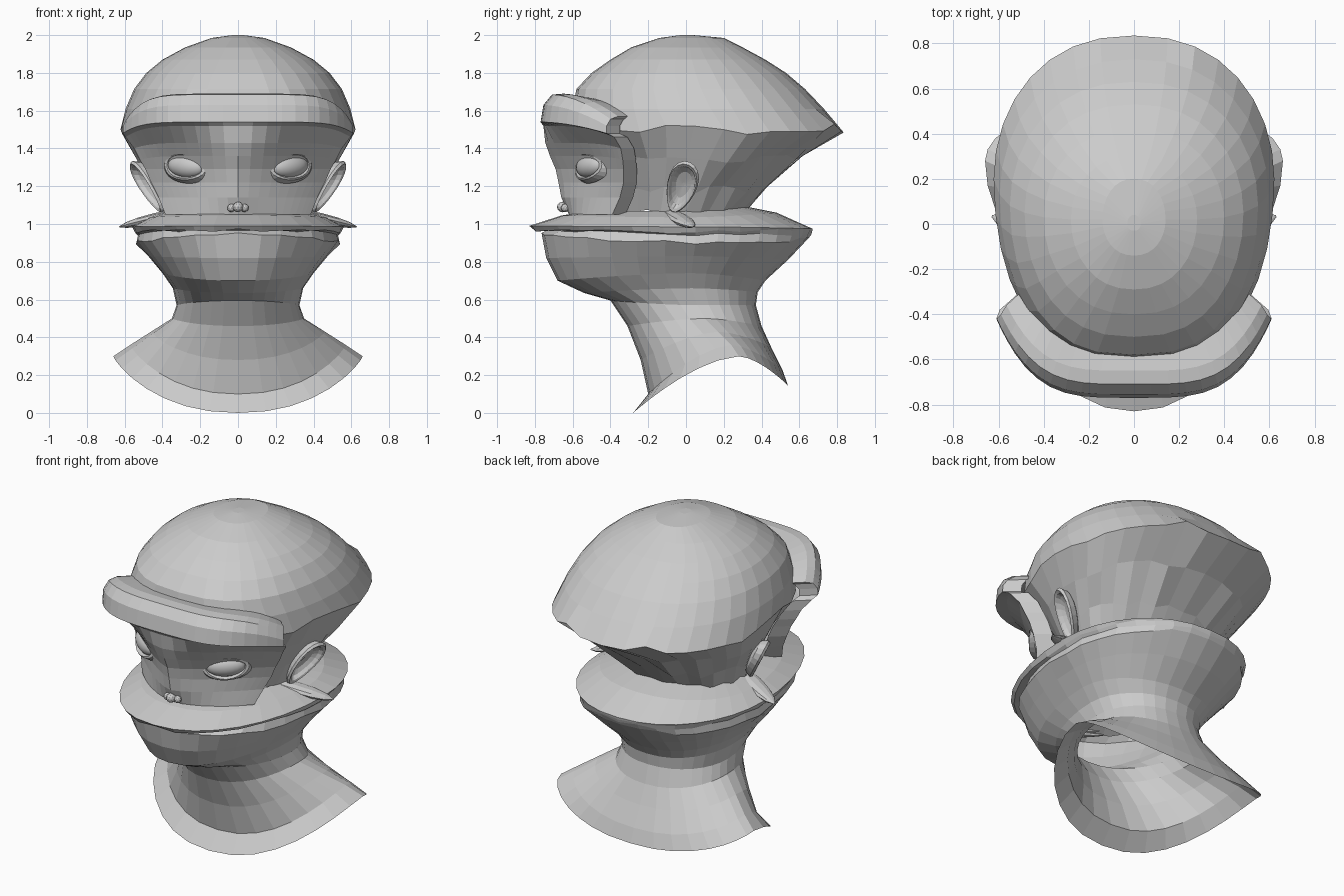
import bpy, bmesh, random
from math import sin, cos, pi
from mathutils import Vector, Matrix

if "Cube" in bpy.data.objects:
    bpy.data.objects.remove(bpy.data.objects["Cube"])
random.seed(4)


def make(name, rings, closed=True, cap=False, mirror=False):
    """Skin a list of point rings into one mesh object."""
    bm = bmesh.new()
    rows = [[bm.verts.new(p) for p in r] for r in rings]
    n = len(rows[0])
    for a, b in zip(rows, rows[1:]):
        for i in range(n if closed else n - 1):
            j = (i + 1) % n
            bm.faces.new((a[i], a[j], b[j], b[i]))
    if cap:
        bm.faces.new(rows[0])
    bmesh.ops.recalc_face_normals(bm, faces=bm.faces)
    return finish(name, bm, mirror)


def finish(name, bm, mirror=False):
    me = bpy.data.meshes.new(name)
    bm.to_mesh(me)
    bm.free()
    ob = bpy.data.objects.new(name, me)
    bpy.context.collection.objects.link(ob)
    if mirror:
        ob.modifiers.new("mirror", 'MIRROR').use_mirror_merge = False
    return ob


def ring(w, yf, yb, zf, zs, zb, yc, e=0.9, ef=None, q=1.6, jag=0.0, n=32):
    """Egg-shaped horizontal ring with separate front, side and back heights."""
    pts = []
    half = [random.uniform(-jag, jag) for _ in range(n // 2 + 1)]
    for i in range(n):
        a = 2 * pi * i / n
        s, c = sin(a), cos(a)
        power = ef if ef and c > 0 else e
        x = w * abs(s) ** power * (1 if s > 0 else -1)
        ye, ze = (yf, zf) if c > 0 else (yb, zb)
        k = abs(c)
        pts.append((x, yc + (ye - yc) * k, zs + (ze - zs) * k ** q + half[min(i, n - i)]))
    return pts


# skull: smooth dome, jagged rim, tapered underside
dome = [(.03, -.03, .04, 2.0, 0, .9), (.14, -.14, .20, 1.985, .02, .9), (.28, -.29, .30, 1.935, .02, .88),
        (.40, -.40, .42, 1.87, .03, .85), (.485, -.50, .53, 1.80, .05, .8), (.55, -.58, .63, 1.715, .08, .75),
        (.595, -.60, .73, 1.61, .13, .7)]
skull = [ring(w, f, b, z, z, z, c, .87, ef) for w, f, b, z, c, ef in dome]
skull += [ring(.622, -.60, .835, 1.5, 1.5, 1.51, .2, .87, .65, jag=.028),
          ring(.535, -.46, .62, 1.34, 1.34, 1.35, .12, .85, jag=.02),
          ring(.44, -.38, .43, 1.18, 1.18, 1.19, .05, jag=.02),
          ring(.37, -.36, .32, 1.06, 1.05, 1.06, .0, jag=.025)]
make("skull", skull, cap=True)

# brow and face mask: wrapped strips, sagging at the sides
mask = [(1.67, .50, -.55, -.30, 3.5, .10), (1.69, .565, -.65, -.36, 4, .12), (1.685, .59, -.71, -.40, 4, .13),
        (1.63, .608, -.755, -.42, 4, .11), (1.54, .61, -.77, -.42, 4, .06), (1.52, .595, -.755, -.38, 2.5, .06),
        (1.43, .55, -.745, -.345, 1.6, .03), (1.36, .52, -.72, -.335, 1.35, .02),
        (1.29, .49, -.69, -.33, 1.25, 0), (1.22, .46, -.675, -.33, 1.25, 0),
        (1.14, .42, -.66, -.35, 1.4, 0), (1.05, .385, -.62, -.39, 1.8, 0)]
strips = []
for z, w, yf, ys, n, drop in mask:
    row = []
    for i in range(25):
        u = sin(pi * (i / 24 - .5))
        row.append((w * u, ys + (yf - ys) * (1 - abs(u) ** n), z - drop * abs(u) ** 7))
    # side returns tuck the strip into the skull
    row.insert(0, (.08 - w, ys + .07, z - drop))
    row.append((w - .08, ys + .07, z - drop))
    strips.append(row)
make("face_mask", strips, closed=False)

# flared plate at mouth level, continuing into jaw, neck and open collar
body = [(.36, -.50, .28, 1.07, 1.07, 1.10, .0), (.47, -.66, .48, 1.045, 1.035, 1.06, .02),
        (.56, -.83, .67, .99, .985, .975, .05), (.545, -.81, .668, .97, .96, .965, .05),
        (.53, -.71, .663, .968, .945, .95, .05), (.54, -.765, .65, .945, .90, .92, .05),
        (.475, -.74, .54, .82, .83, .81, .04), (.40, -.68, .42, .70, .74, .70, .03),
        (.345, -.54, .38, .635, .66, .64, .03), (.325, -.40, .37, .595, .57, .57, .06),
        (.35, -.31, .40, .46, .50, .46, .10), (.46, -.24, .45, .28, .43, .35, .17),
        (.57, -.20, .51, .10, .36, .23, .24), (.66, -.28, .54, .0, .30, .145, .28)]
make("jaw_and_neck", [ring(*r, jag=.01 if 2 < i < 6 else 0) for i, r in enumerate(body)])

# lips
for name, y, z, r in (("upper_lip", -.735, .985, .018), ("lower_lip", -.70, .945, .022)):
    rows = []
    for i in range(13):
        u = i / 6 - 1
        t = r * (1 - .85 * u * u) + .002
        c = Vector((.26 * u, y + .12 * u * u, z))
        rows.append([c + Vector((0, 1.6 * t * cos(a * pi / 4), t * sin(a * pi / 4))) for a in range(8)])
    make(name, rows)

# eyeballs, seated on the slanted cheeks
eye_place = Matrix.Translation((.27, -.505, 1.305)) @ Matrix.Rotation(.58, 4, 'Z') @ Matrix.Rotation(-.08, 4, 'Y')
bm = bmesh.new()
bmesh.ops.create_uvsphere(bm, u_segments=20, v_segments=12, radius=1,
                          matrix=eye_place @ Matrix.Diagonal((.115, .055, .062, 1)))
eye = finish("eyes", bm, True)
for p in eye.data.polygons:
    p.use_smooth = True

# eyelids: almond rims around the eyes
rows = []
for s, d in ((.85, -.03), (.97, -.05), (1.12, -.045), (1.4, -.005)):
    rows.append([eye_place @ Vector((.118 * s * cos(a * pi / 12),
                                     d + .03 * cos(a * pi / 12) ** 2,
                                     .064 * s * sin(a * pi / 12))) for a in range(24)])
make("eyelids", rows, mirror=True)

# nose tip and nostrils
bm = bmesh.new()
for x, y, z, r in ((0, -.655, 1.09, .028), (.035, -.64, 1.085, .022), (-.035, -.64, 1.085, .022)):
    bmesh.ops.create_icosphere(bm, subdivisions=2, radius=r, matrix=Matrix.Translation((x, y, z)))
finish("nose", bm)

# ears: tilted leaf-shaped cups
U = Vector((.17, .09, .26)).normalized()
V = Vector((.28, .95, -.2))
V = (V - U * V.dot(U)).normalized()
N = V.cross(U)
if N.x < 0:
    N = -N
centre = Vector((.48, -.025, 1.195))
rows = []
for s, d in ((.45, -.06), (.85, -.035), (1.0, 0), (.93, .014), (.82, .008), (.72, -.012), (.5, -.028), (.08, -.034)):
    rows.append([centre + U * (.165 * s * cos(a * pi / 10)) + N * d
                 + V * (.08 * s * sin(a * pi / 10) * (1 + .25 * cos(a * pi / 10))) for a in range(20)])
make("ears", rows, mirror=True)

# pointed lobes sweeping outwards from under the ears
a, b = Vector((.36, -.07, 1.05)), Vector((.63, .035, .985))
rows = []
for t, r in ((0, .05), (.3, .056), (.6, .05), (.85, .032), (1, .004)):
    rows.append([a.lerp(b, t) + Vector((-.3 * r * cos(k * pi / 5), r * cos(k * pi / 5), .5 * r * sin(k * pi / 5)))
                 for k in range(10)])
make("ear_lobes", rows, mirror=True)
